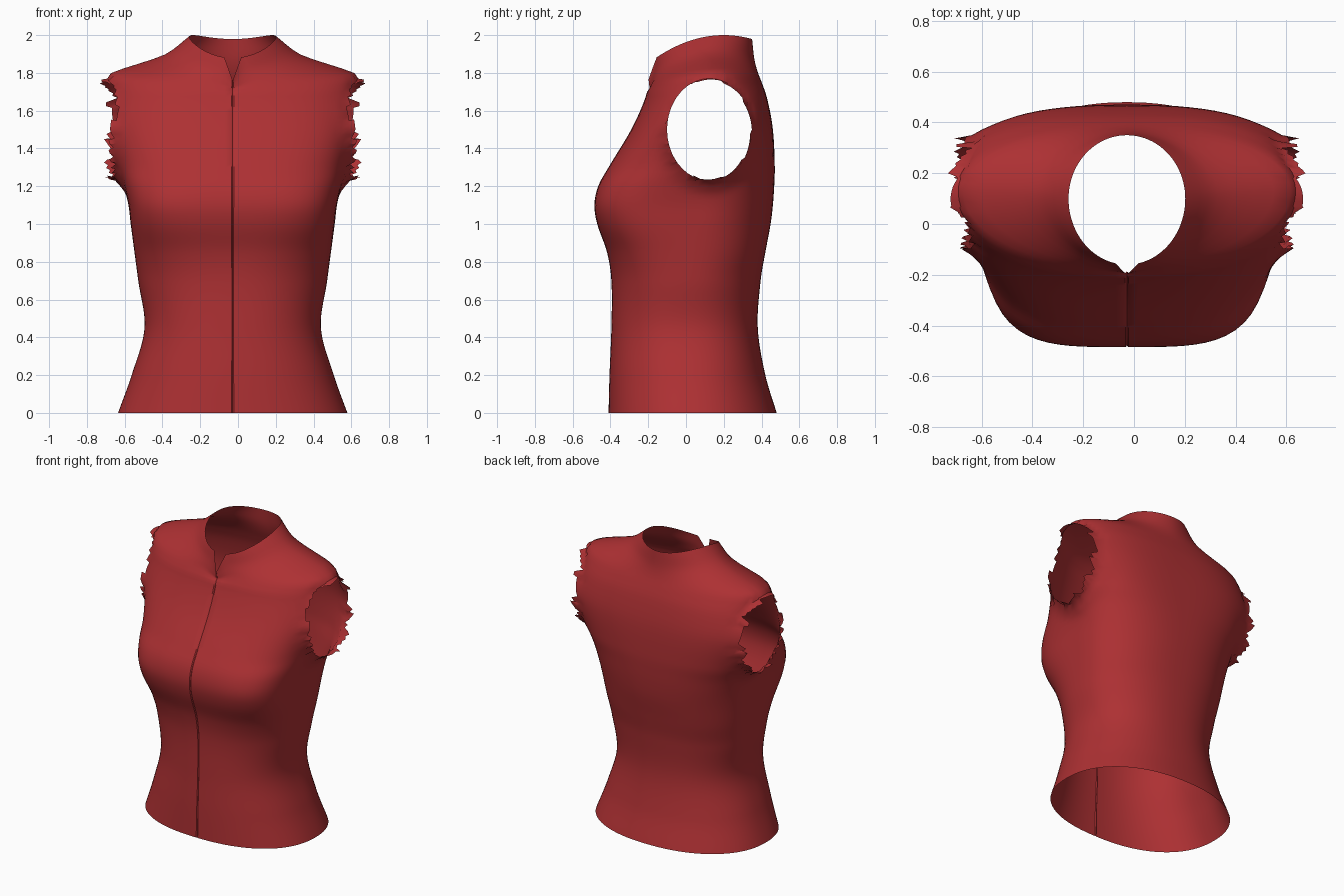
import bpy, bmesh, math

cube = bpy.data.objects.get("Cube")
if cube:
    bpy.data.objects.remove(cube)

# One flat cloth colour
cloth = bpy.data.materials.new("red_cloth")
cloth.use_nodes = True
RED = (0.42, 0.03, 0.033, 1)
cloth.diffuse_color = RED
cloth.node_tree.nodes["Principled BSDF"].inputs["Base Color"].default_value = RED

# Cross-sections: height, half width, front y, back y, widest y, front and back squareness
SECTIONS = [
    (0, .607, -.41, .48, .03, 2.3, 2.2),
    (.2, .535, -.405, .42, .02, 2.3, 2.2),
    (.45, .467, -.395, .38, 0, 2.3, 2.3),
    (.7, .5, -.395, .395, .02, 2.4, 2.3),
    (.85, .52, -.418, .42, .04, 2.8, 2.4),
    (1, .54, -.47, .448, .06, 3.5, 2.4),
    (1.1, .552, -.485, .46, .08, 3.8, 2.5),
    (1.2, .575, -.465, .467, .1, 3.5, 2.6),
    (1.3, .605, -.41, .47, .12, 3, 2.8),
    (1.5, .655, -.29, .46, .13, 2.8, 3),
    (1.65, .665, -.222, .433, .13, 2.5, 2.7),
    (1.76, .665, -.19, .4, .13, 2.2, 2.2),
    (1.8, .645, -.18, .385, .13, 2, 2),
    (1.85, .5, -.175, .37, .13, 1.8, 1.8),
    (1.9, .36, -.17, .36, .12, 1.8, 1.8),
    (2, .23, -.16, .35, .1, 2, 2),
]
HOLE_Y, HOLE_Z, HOLE_RY, HOLE_RZ = .125, 1.5, .225, .27
CENTRE_X = -.028
FRONT = -math.pi / 2


def section_at(z):
    """Smoothly interpolate the section table at a height."""
    def slope(i, k):
        lo, hi = SECTIONS[max(i - 1, 0)], SECTIONS[min(i + 1, len(SECTIONS) - 1)]
        return (hi[k] - lo[k]) / (hi[0] - lo[0])
    i = max(n for n in range(len(SECTIONS) - 1) if SECTIONS[n][0] <= z)
    a, b = SECTIONS[i], SECTIONS[i + 1]
    h = b[0] - a[0]
    t = (z - a[0]) / h
    s = t * t * (3 - 2 * t)
    return [a[k] + (b[k] - a[k]) * s
            + h * t * (1 - t) * ((1 - t) * slope(i, k) - t * slope(i + 1, k))
            for k in range(1, 7)]


def hole_ratio(y, z):
    return math.hypot((y - HOLE_Y) / HOLE_RY, (z - HOLE_Z) / HOLE_RZ)


def surface_point(a, z):
    """Point on the garment at an angle round the body and a nominal height."""
    hw, front, back, mid, nf, nb = section_at(z)
    c, s = math.cos(a), math.sin(a)
    n = nf if s < 0 else nb
    r = (abs(c) ** n + abs(s) ** n) ** (-1 / n)
    x = hw * r * c
    y = mid + r * s * ((mid - front) if s < 0 else (back - mid))
    # Flare towards the arm openings
    flare = max(0, 1 - max(0, hole_ratio(y, z) - 1) / .35) ** 2
    if z < 1.7:
        x += .045 * c * flare * min(1, (1.7 - z) / .2)
    # Sloping neckline with a pointed notch at the front
    w = max(0, (z - 1.7) / .3)
    notch = max(0, 1 - abs(a - FRONT) / math.radians(11))
    z -= w * (.93 * (y - .2) ** 2 + .12 * notch)
    y -= .04 * w * notch
    # Front closing seam
    if abs(a - FRONT) < .001:
        y += .006
    return x, y, z


# Body shell
COLUMNS, ROWS = 96, 80
angles = [FRONT + math.tau * i / COLUMNS for i in range(COLUMNS)]
angles.insert(1, FRONT + .01)
angles.append(FRONT + math.tau - .01)
# Keep angles centred on the front so the notch is symmetrical
angles = sorted(a - math.tau if a > math.pi / 2 else a for a in angles)
bm = bmesh.new()
grid = [[bm.verts.new(surface_point(a, 2 * j / ROWS)) for a in angles]
        for j in range(ROWS + 1)]
count = len(angles)
for j in range(ROWS):
    for i in range(count):
        k = (i + 1) % count
        bm.faces.new((grid[j][i], grid[j][k], grid[j + 1][k], grid[j + 1][i]))

# Arm openings
inside = []
for f in bm.faces:
    p = f.calc_center_median()
    if abs(p.x) > .4 and hole_ratio(p.y, p.z) < 1:
        inside.append(f)
bmesh.ops.delete(bm, geom=inside, context='FACES')
rim = [e for e in bm.edges if e.is_boundary
       and all(abs(v.co.x) > .4 and 1.1 < v.co.z < 1.9 for v in e.verts)]
for v in {v for e in rim for v in e.verts}:
    d = hole_ratio(v.co.y, v.co.z)
    v.co.y = HOLE_Y + (v.co.y - HOLE_Y) / d
    v.co.z = HOLE_Z + (v.co.z - HOLE_Z) / d

# Torn sleeve edges, longest towards the back
torn = {}


def torn_vert(v):
    if v not in torn:
        y, z = v.co.y - HOLE_Y, v.co.z - HOLE_Z
        a = math.atan2(z / HOLE_RZ, y / HOLE_RY)
        tooth = (a * 10 / math.tau) % 1
        length = .008 + .065 * tooth * (.6 + .4 * math.cos(a))
        side = math.copysign(1, v.co.x)
        torn[v] = bm.verts.new((v.co.x + side * length,
                                v.co.y - y * length * .7, v.co.z - z * length * .7))
    return torn[v]


for e in rim:
    middle = (e.verts[0].co + e.verts[1].co) / 2
    if middle.y > HOLE_Y - .1:
        # Follow the winding of the neighbouring body face
        loop = e.link_loops[0]
        a, b = loop.vert, loop.link_loop_next.vert
        bm.faces.new((b, a, torn_vert(a), torn_vert(b)))

for v in bm.verts:
    v.co.x += CENTRE_X

mesh = bpy.data.meshes.new("bodice")
bm.to_mesh(mesh)
bm.free()
mesh.materials.append(cloth)
bodice = bpy.data.objects.new("bodice", mesh)
bpy.context.collection.objects.link(bodice)
bpy.context.view_layer.objects.active = bodice
bodice.select_set(True)
bpy.ops.object.shade_smooth_by_angle(angle=math.radians(40))
